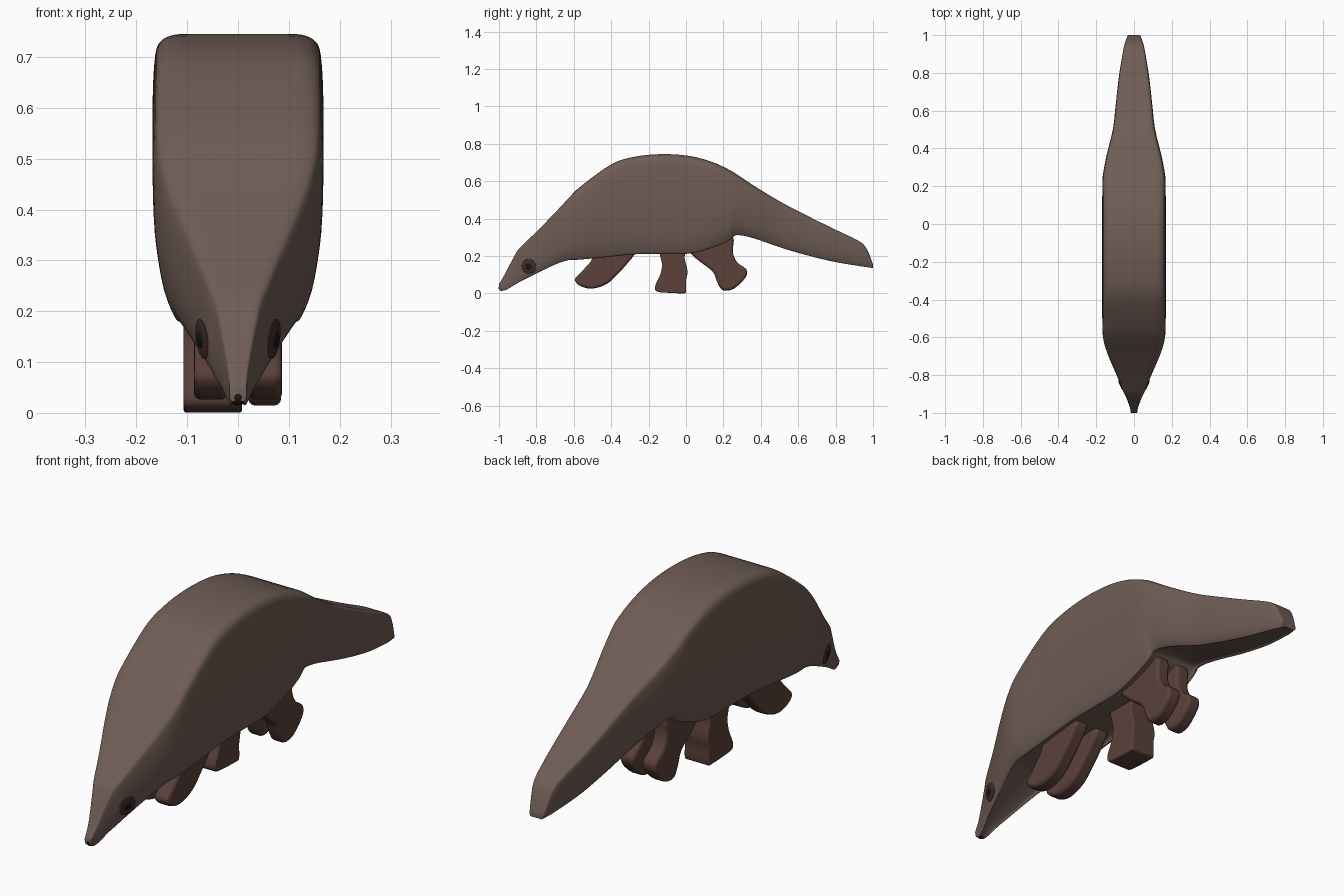
import bpy, bmesh
from mathutils import Vector
from mathutils.bvhtree import BVHTree

if "Cube" in bpy.data.objects:
    bpy.data.objects.remove(bpy.data.objects["Cube"])


def material(name, rgb):
    m = bpy.data.materials.new(name)
    m.diffuse_color = (*rgb, 1)
    m.use_nodes = True
    m.node_tree.nodes["Principled BSDF"].inputs["Base Color"].default_value = m.diffuse_color
    return m


HIDE = material("hide_brown", (0.16, 0.108, 0.09))
LEG = material("leg_brown", (0.105, 0.052, 0.042))
RIM = material("eye_rim", (0.05, 0.028, 0.024))
BLACK = material("black", (0.008, 0.008, 0.008))


def spline(pts, steps, closed=False):
    """Catmull-Rom curve through points of any dimension."""
    n, out = len(pts), []
    get = (lambda i: pts[i % n]) if closed else (lambda i: pts[max(0, min(n - 1, i))])
    for i in range(n if closed else n - 1):
        a, b, c, d = (get(i + k) for k in (-1, 0, 1, 2))
        for s in range(steps):
            t = s / steps
            out.append([0.5 * (2 * q + (r - p) * t + (2 * p - 5 * q + 4 * r - w) * t * t
                               + (3 * q - p - 3 * r + w) * t ** 3)
                        for p, q, r, w in zip(a, b, c, d)])
    if not closed:
        out.append(list(pts[-1]))
    return out


def make_object(name, bm, mat, angle=50):
    bmesh.ops.recalc_face_normals(bm, faces=bm.faces)
    me = bpy.data.meshes.new(name)
    bm.to_mesh(me)
    me.materials.append(mat)
    ob = bpy.data.objects.new(name, me)
    bpy.context.collection.objects.link(ob)
    bpy.ops.object.select_all(action='DESELECT')
    ob.select_set(True)
    bpy.context.view_layer.objects.active = ob
    bpy.ops.object.shade_smooth_by_angle(angle=angle * 3.14159 / 180)
    return ob


# Body: stations of (y, top z, bottom z, half width) from snout to tail
stations = [
    (-1.0, 0.05, 0.022, 0.017), (-0.97, 0.10, 0.016, 0.022), (-0.91, 0.215, 0.05, 0.045),
    (-0.88, 0.253, 0.067, 0.06), (-0.8, 0.33, 0.107, 0.092), (-0.7, 0.432, 0.155, 0.135),
    (-0.63, 0.507, 0.178, 0.158), (-0.56, 0.575, 0.182, 0.167), (-0.4, 0.69, 0.198, 0.168),
    (-0.28, 0.73, 0.21, 0.168), (-0.13, 0.745, 0.212, 0.168), (0.02, 0.735, 0.214, 0.168),
    (0.14, 0.703, 0.245, 0.168), (0.23, 0.662, 0.283, 0.167), (0.27, 0.638, 0.312, 0.163),
    (0.36, 0.578, 0.296, 0.146), (0.5, 0.493, 0.248, 0.112), (0.62, 0.43, 0.212, 0.098),
    (0.78, 0.35, 0.172, 0.08), (0.92, 0.283, 0.148, 0.057), (0.965, 0.24, 0.141, 0.046),
    (1.0, 0.155, 0.136, 0.032)]

# Cross-section, one side: (share of half width, share of height)
half = spline([(0, 1), (0.5, 1), (0.74, 0.998), (0.9, 0.975), (0.97, 0.92), (1, 0.75), (0.99, 0.5),
               (0.95, 0.33), (0.87, 0.15), (0.75, 0.02), (0.68, 0.0), (0.58, 0.03), (0, 0.05)], 3)
section = half + [[-u, t] for u, t in half[-2:0:-1]]

bm = bmesh.new()
rings = []
for y, top, bot, w in spline(stations, 4):
    rings.append([bm.verts.new((u * w, y, bot + t * (top - bot))) for u, t in section])
for a, b in zip(rings, rings[1:]):
    for i in range(len(a)):
        j = (i + 1) % len(a)
        bm.faces.new((a[i], a[j], b[j], b[i]))
bm.faces.new(rings[0])
bm.faces.new(rings[-1])
make_object("body", bm, HIDE)
tree = BVHTree.FromBMesh(bm)


# Legs: rounded side outlines (y, z) extruded across x
def leg(name, outline, x0, x1):
    bm = bmesh.new()
    f = bm.faces.new([bm.verts.new((x0, y, z)) for y, z in spline(outline, 3, True)])
    ext = bmesh.ops.extrude_face_region(bm, geom=[f])
    bmesh.ops.translate(bm, vec=(x1 - x0, 0, 0),
                        verts=[v for v in ext['geom'] if isinstance(v, bmesh.types.BMVert)])
    ob = make_object(name, bm, LEG)
    bev = ob.modifiers.new("round", 'BEVEL')
    bev.width, bev.segments, bev.limit_method, bev.angle_limit = 0.014, 3, 'ANGLE', 1.0


front = [(-0.27, 0.24), (-0.31, 0.165), (-0.36, 0.11), (-0.42, 0.053), (-0.5, 0.026), (-0.565, 0.04),
         (-0.595, 0.075), (-0.56, 0.115), (-0.51, 0.17), (-0.46, 0.24)]
hind = [(0.0, 0.26), (0.05, 0.19), (0.14, 0.12), (0.165, 0.065), (0.195, 0.018), (0.255, 0.025),
        (0.318, 0.085), (0.322, 0.13), (0.275, 0.165), (0.25, 0.22), (0.245, 0.31), (0.1, 0.31)]
middle = [(-0.14, 0.25), (-0.128, 0.16), (-0.138, 0.1), (-0.163, 0.045), (-0.158, 0.012), (-0.1, 0.004),
          (-0.02, 0.001), (0.0, 0.008), (0.0, 0.07), (0.008, 0.12), (-0.008, 0.19), (-0.01, 0.25)]
for side, s in (("right", 1), ("left", -1)):
    leg("front_leg_" + side, front, s * 0.02, s * 0.087)
    leg("hind_leg_" + side, hind, s * 0.02, s * 0.085)
leg("middle_leg", middle, -0.107, 0.008)


# Eyes: flat dark rim with a pupil, laid on the head surface
def button(name, pos, normal, radius, depth, mat):
    bm = bmesh.new()
    bmesh.ops.create_uvsphere(bm, u_segments=24, v_segments=12, radius=1)
    ob = make_object(name, bm, mat)
    ob.scale = (radius, radius, depth)
    ob.location = pos
    ob.rotation_euler = normal.to_track_quat('Z', 'Y').to_euler()


for side, s in (("right", 1), ("left", -1)):
    pos, nor, _, _ = tree.ray_cast(Vector((s, -0.84, 0.145)), Vector((-s, 0, 0)))
    button("eye_rim_" + side, pos, nor, 0.04, 0.005, RIM)
    button("pupil_" + side, pos, nor, 0.02, 0.009, BLACK)

# Nose
button("nose", Vector((0, -0.986, 0.03)), Vector((0, -1, 0)), 0.016, 0.016, BLACK)
